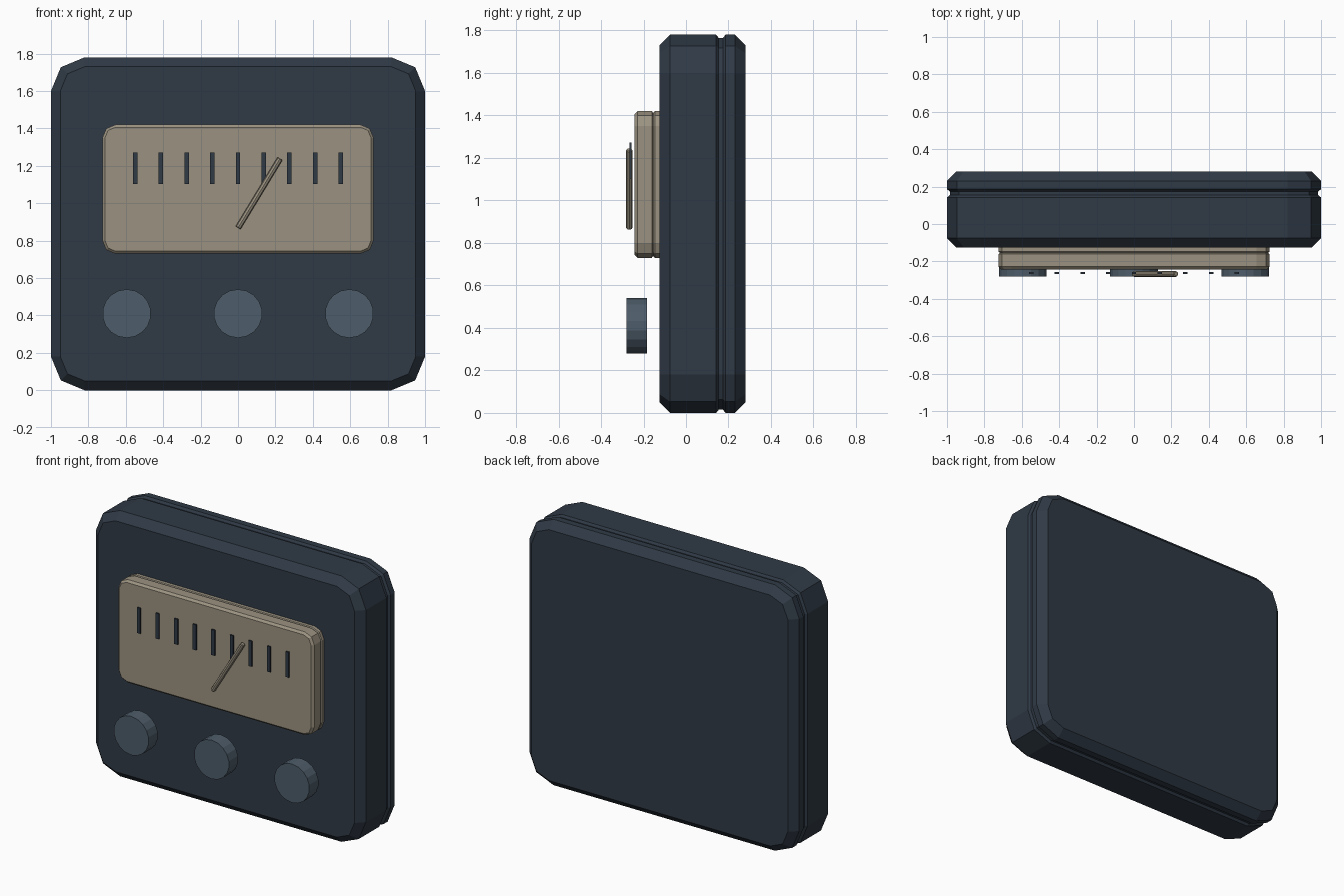
import bpy, bmesh, math
from mathutils import Vector

cube = bpy.data.objects.get("Cube")
if cube:
    bpy.data.objects.remove(cube, do_unlink=True)


def material(name, r, g, b):
    m = bpy.data.materials.new(name)
    m.diffuse_color = (r, g, b, 1)
    m.use_nodes = True
    node = m.node_tree.nodes["Principled BSDF"]
    node.inputs["Base Color"].default_value = (r, g, b, 1)
    return m


SLATE = material("dark slate", 0.029, 0.042, 0.060)
BEIGE = material("warm beige", 0.33, 0.29, 0.22)
KNOB = material("blue grey", 0.075, 0.108, 0.142)


def finish(bm, name, mat):
    bmesh.ops.recalc_face_normals(bm, faces=bm.faces)
    mesh = bpy.data.meshes.new(name)
    bm.to_mesh(mesh)
    bm.free()
    mesh.materials.append(mat)
    ob = bpy.data.objects.new(name, mesh)
    bpy.context.collection.objects.link(ob)
    return ob


def rounded_slab(name, hw, hh, cz, radius, profile, mat):
    """Loft a rounded rectangle along y; profile holds (y, inset) pairs."""
    bm = bmesh.new()
    rings = []
    for y, inset in profile:
        r = radius - inset
        ring = []
        for i, (sx, sz) in enumerate([(1, 1), (-1, 1), (-1, -1), (1, -1)]):
            for step in range(3):
                a = math.radians(90 * i + 45 * step)
                ring.append(bm.verts.new((sx * (hw - radius) + r * math.cos(a), y,
                                          cz + sz * (hh - radius) + r * math.sin(a))))
        rings.append(ring)
    for lower, upper in zip(rings, rings[1:]):
        n = len(lower)
        for i in range(n):
            j = (i + 1) % n
            bm.faces.new((lower[i], lower[j], upper[j], upper[i]))
    bm.faces.new(rings[0])
    bm.faces.new(rings[-1])
    return finish(bm, name, mat)


def rod(name, start, end, radius, sides, mat):
    start, end = Vector(start), Vector(end)
    bm = bmesh.new()
    bmesh.ops.create_cone(bm, cap_ends=True, segments=sides, radius1=radius,
                          radius2=radius, depth=(end - start).length)
    ob = finish(bm, name, mat)
    ob.location = (start + end) / 2
    ob.rotation_euler = (end - start).to_track_quat("Z", "Y").to_euler()
    return ob


# Case with chamfered rims and a seam groove near the back
rounded_slab("case", 1, 0.89, 0.89, 0.18,
             [(-0.125, 0.05), (-0.075, 0), (0.142, 0), (0.154, 0.015),
              (0.174, 0.015), (0.186, 0), (0.23, 0), (0.28, 0.05)], SLATE)

# Raised dial plate with a fine seam
rounded_slab("dial_plate", 0.725, 0.345, 1.075, 0.07,
             [(-0.242, 0.014), (-0.228, 0), (-0.161, 0), (-0.156, 0.006),
              (-0.152, 0.006), (-0.147, 0), (-0.12, 0)], BEIGE)

# Scale marks
for i in range(9):
    bm = bmesh.new()
    bmesh.ops.create_cube(bm, size=1)
    bmesh.ops.scale(bm, vec=(0.024, 0.01, 0.17), verts=bm.verts)
    mark = finish(bm, f"scale_mark_{i + 1}", SLATE)
    mark.location = ((i - 4) * 0.1375, -0.261, 1.187)

# Pointer with softened ends
pointer = rod("pointer", (0, -0.267, 0.868), (0.225, -0.267, 1.239), 0.0155, 8, BEIGE)
bevel = pointer.modifiers.new("soft_ends", "BEVEL")
bevel.width = 0.004
bevel.segments = 1
bevel.limit_method = "ANGLE"
bevel.angle_limit = math.radians(60)

# Control knobs
for side, x in (("right", -0.595), ("middle", 0), ("left", 0.595)):
    rod(f"knob_{side}", (x, -0.183, 0.41), (x, -0.28, 0.41), 0.13, 18, KNOB)
